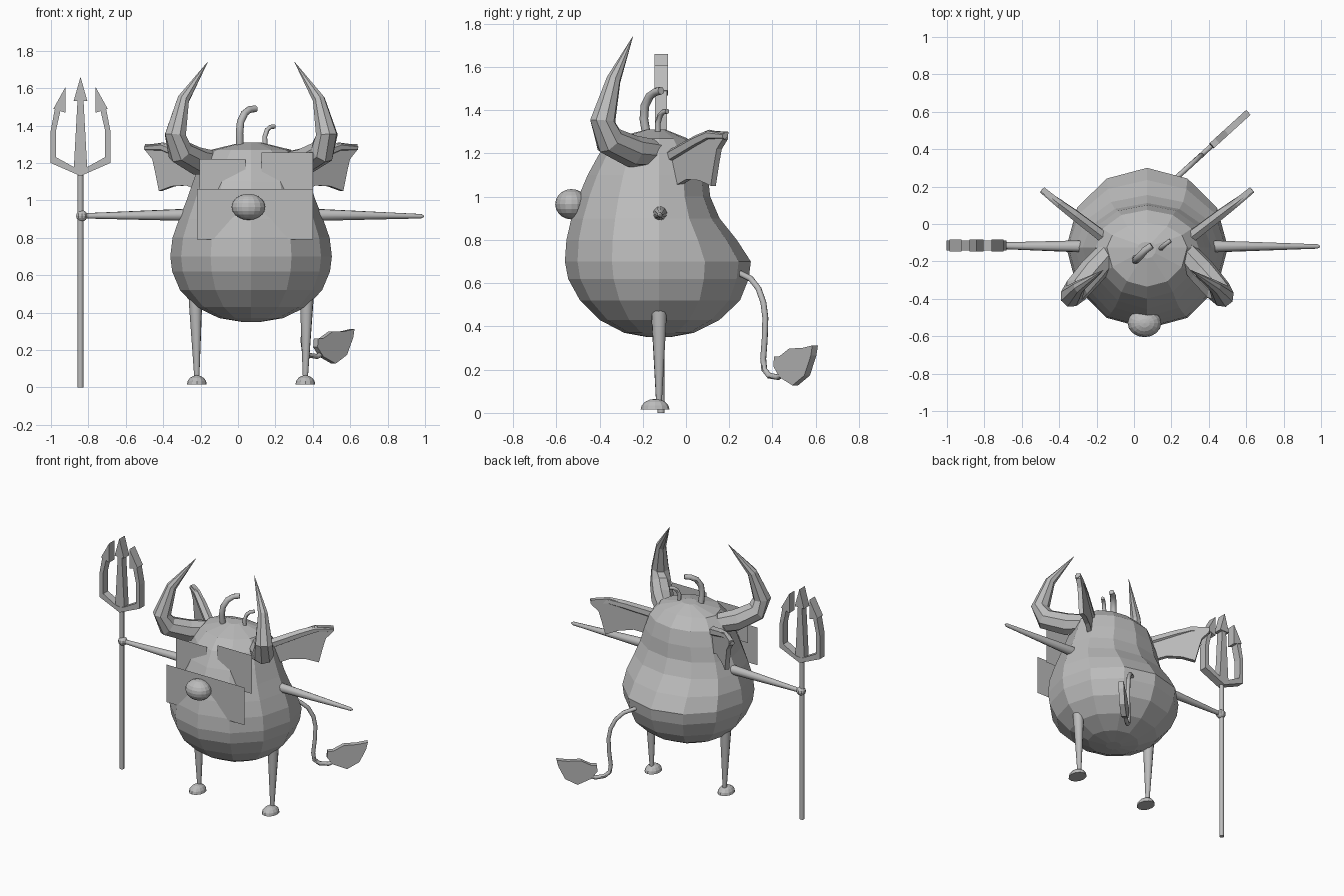
import bpy, bmesh, math
from mathutils import Vector

if "Cube" in bpy.data.objects:
    bpy.data.objects.remove(bpy.data.objects["Cube"])

CX, CY = 0.07, -0.125          # body axis

grey = bpy.data.materials.new("plain grey")
grey.diffuse_color = (0.5, 0.5, 0.5, 1)
grey.use_nodes = True
grey.node_tree.nodes["Principled BSDF"].inputs["Base Color"].default_value = grey.diffuse_color


def finish(name, bm, smooth=False):
    bmesh.ops.recalc_face_normals(bm, faces=bm.faces)
    me = bpy.data.meshes.new(name)
    bm.to_mesh(me)
    bm.free()
    me.materials.append(grey)
    ob = bpy.data.objects.new(name, me)
    bpy.context.collection.objects.link(ob)
    if smooth:
        bpy.ops.object.select_all(action='DESELECT')
        bpy.context.view_layer.objects.active = ob
        ob.select_set(True)
        bpy.ops.object.shade_smooth_by_angle(angle=math.radians(46))
    return ob


def loft(bm, rings):
    """Skin closed rings and cap both ends."""
    vs = [[bm.verts.new(p) for p in r] for r in rings]
    n = len(vs[0])
    for a, b in zip(vs, vs[1:]):
        for i in range(n):
            bm.faces.new((a[i], a[(i + 1) % n], b[(i + 1) % n], b[i]))
    bm.faces.new(vs[0][::-1])
    bm.faces.new(vs[-1])


def tube(name, pts, sides=8, smooth=True):
    """Tapered tube through (x, y, z, radius) points."""
    ps = [Vector(p[:3]) for p in pts]
    rings, u = [], None
    for i, p in enumerate(ps):
        d = (ps[min(i + 1, len(ps) - 1)] - ps[max(i - 1, 0)]).normalized()
        u = d.orthogonal() if u is None else u - d * u.dot(d)
        u.normalize()
        w = d.cross(u)
        rings.append([p + pts[i][3] * (u * math.cos(a) + w * math.sin(a))
                      for a in (math.tau * k / sides for k in range(sides))])
    bm = bmesh.new()
    loft(bm, rings)
    return finish(name, bm, smooth)


def slab(name, outline, origin, along, thick):
    """Flat outline of (distance along, z) with thickness across."""
    along = Vector(along).normalized()
    half = along.cross(Vector((0, 0, 1))) * thick / 2
    base = [Vector(origin) + along * s + Vector((0, 0, z)) for s, z in outline]
    bm = bmesh.new()
    loft(bm, [[p - half for p in base], [p + half for p in base]])
    return finish(name, bm)


def ball(name, centre, size, seg=12, rings=8, dome=False):
    bm = bmesh.new()
    bmesh.ops.create_uvsphere(bm, u_segments=seg, v_segments=rings, radius=1)
    if dome:
        cut = bmesh.ops.bisect_plane(bm, geom=bm.verts[:] + bm.edges[:] + bm.faces[:],
                                     plane_co=(0, 0, 0), plane_no=(0, 0, -1), clear_outer=True)
        bmesh.ops.holes_fill(bm, edges=[e for e in bm.edges if e.is_boundary])
    for v in bm.verts:
        v.co = Vector(centre) + Vector([v.co[i] * size[i] for i in range(3)])
    return finish(name, bm)


def plate(name, x0, x1, y, z0, z1):
    bm = bmesh.new()
    bm.faces.new([bm.verts.new(p) for p in
                  ((x0, y, z0), (x1, y, z0), (x1, y, z1), (x0, y, z1))])
    return finish(name, bm)


# pear-shaped body: z, half width, front depth, back depth
profile = [(.35, .05, .05, .05), (.37, .17, .16, .16), (.43, .295, .275, .28),
           (.52, .38, .365, .375), (.62, .422, .42, .415), (.70, .432, .435, .425),
           (.80, .42, .428, .36), (.90, .385, .405, .28), (1.0, .345, .372, .237),
           (1.1, .31, .33, .226), (1.2, .275, .275, .2), (1.27, .215, .21, .13),
           (1.31, .05, .06, .03)]
rings = []
for z, w, f, b in profile:
    ring = []
    for k in range(12):
        a = math.tau * k / 12
        s = math.sin(a)
        ring.append((CX + w * math.cos(a), CY + s * (b if s > 0 else f), z))
    rings.append(ring)
bm = bmesh.new()
loft(bm, rings)
finish("body", bm)

# face plates and nose
plate("mouth_plate", -.22, .40, -.50, .79, 1.06)
plate("left_eye_plate", -.205, .04, -.41, .98, 1.22)
plate("right_eye_plate", .125, .40, -.41, .98, 1.255)
ball("nose", (.056, -.53, .965), (.09, .075, .07), 16, 10)

# mirrored parts
ear = [(0, 1.17), (.13, 1.22), (.27, 1.275), (.36, 1.305), (.48, 1.30), (.475, 1.265),
       (.43, 1.22), (.41, 1.15), (.385, 1.05), (.3, 1.075), (.2, 1.08), (.1, 1.045), (0, 1.05)]
horn = [(.27, -.15, 1.20, .065), (.36, -.25, 1.21, .075), (.45, -.355, 1.26, .07),
        (.475, -.385, 1.35, .06), (.432, -.335, 1.54, .034), (.302, -.246, 1.74, .001)]
for side, m in (("right", 1), ("left", -1)):
    def mx(x):
        return CX + m * (x - CX)
    tube(side + "_horn", [(mx(x), y, z, r) for x, y, z, r in horn], 8, False)
    slab(side + "_ear", ear, (mx(.25), -.11, 0), (m * .38, .295, 0), .03)
    tube(side + "_ear_ridge", [(mx(.25), -.11, 1.16, .035), (mx(.46), .05, 1.255, .03),
                               (mx(.54), .11, 1.285, .025), (mx(.635), .18, 1.28, .015)], 6, False)
    tube(side + "_leg", [(mx(.367), -.125, .5, .038), (mx(.367), -.125, .45, .036),
                         (mx(.36), -.125, .04, .013)], 10)
    ball(side + "_foot", (mx(.36), -.143, .015), (.053, .067, .05), 12, 8, True)

# arms and holding hand
tube("right_arm", [(.38, -.12, .923, .034), (.98, -.12, .915, .012), (.995, -.12, .915, .004)], 10)
tube("left_arm", [(-.24, -.12, .923, .034), (-.83, -.115, .917, .014)], 10)
ball("hand", (-.835, -.115, .917), (.032, .032, .03), 10, 8)

# trident
TX, TY = -.842, -.115
tube("trident_pole", [(TX, TY, 0, .016), (TX, TY, 1.16, .016)], 8)
frame = [(0, 1.13), (.16, 1.20), (.16, 1.37), (.137, 1.49), (.107, 1.48), (.132, 1.37),
         (.13, 1.23), (.03, 1.175), (0, 1.17)]
barb = [(.145, 1.49), (.08, 1.607), (.08, 1.468)]
for side, m in (("right", 1), ("left", -1)):
    slab(side + "_trident_prong", frame, (TX, TY, 0), (m, 0, 0), .055)
    slab(side + "_trident_barb", barb, (TX, TY, 0), (m, 0, 0), .062)
slab("middle_trident_prong", [(-.037, 1.15), (.037, 1.15), (.016, 1.535), (-.016, 1.535)],
     (TX, TY, 0), (1, 0, 0), .05)
slab("middle_trident_barb", [(-.037, 1.53), (.037, 1.53), (0, 1.66)], (TX, TY, 0), (1, 0, 0), .062)

# tail lies in one diagonal upright plane
tail = [(.2, .65), (.25, .645), (.3, .62), (.335, .575), (.358, .51), (.367, .44), (.364, .34),
        (.357, .25), (.362, .2), (.385, .172), (.425, .165), (.465, .19)]


def tail_x(y):
    return .23 + (y - .25) * 1.1


tube("tail", [(tail_x(y), y, z, .014) for y, z in tail])
tip = [(.42, .26), (.445, .262), (.49, .298), (.55, .3), (.597, .312), (.59, .265),
       (.56, .173), (.505, .127), (.445, .165), (.417, .215)]
slope = math.hypot(1.1, 1)
slab("tail_tip", [((y - .25) * slope, z) for y, z in tip], (.23, .25, 0), (1.1, 1, 0), .035)

# curled hairs
tube("large_hair", [(.01, -.18, 1.27, .02), (.008, -.195, 1.36, .02), (.014, -.19, 1.42, .02),
                    (.035, -.168, 1.465, .02), (.06, -.14, 1.485, .019), (.095, -.115, 1.49, .018)])
tube("small_hair", [(.147, -.13, 1.26, .013), (.143, -.13, 1.34, .013), (.155, -.12, 1.375, .013),
                    (.172, -.105, 1.392, .012), (.195, -.087, 1.395, .012)])
